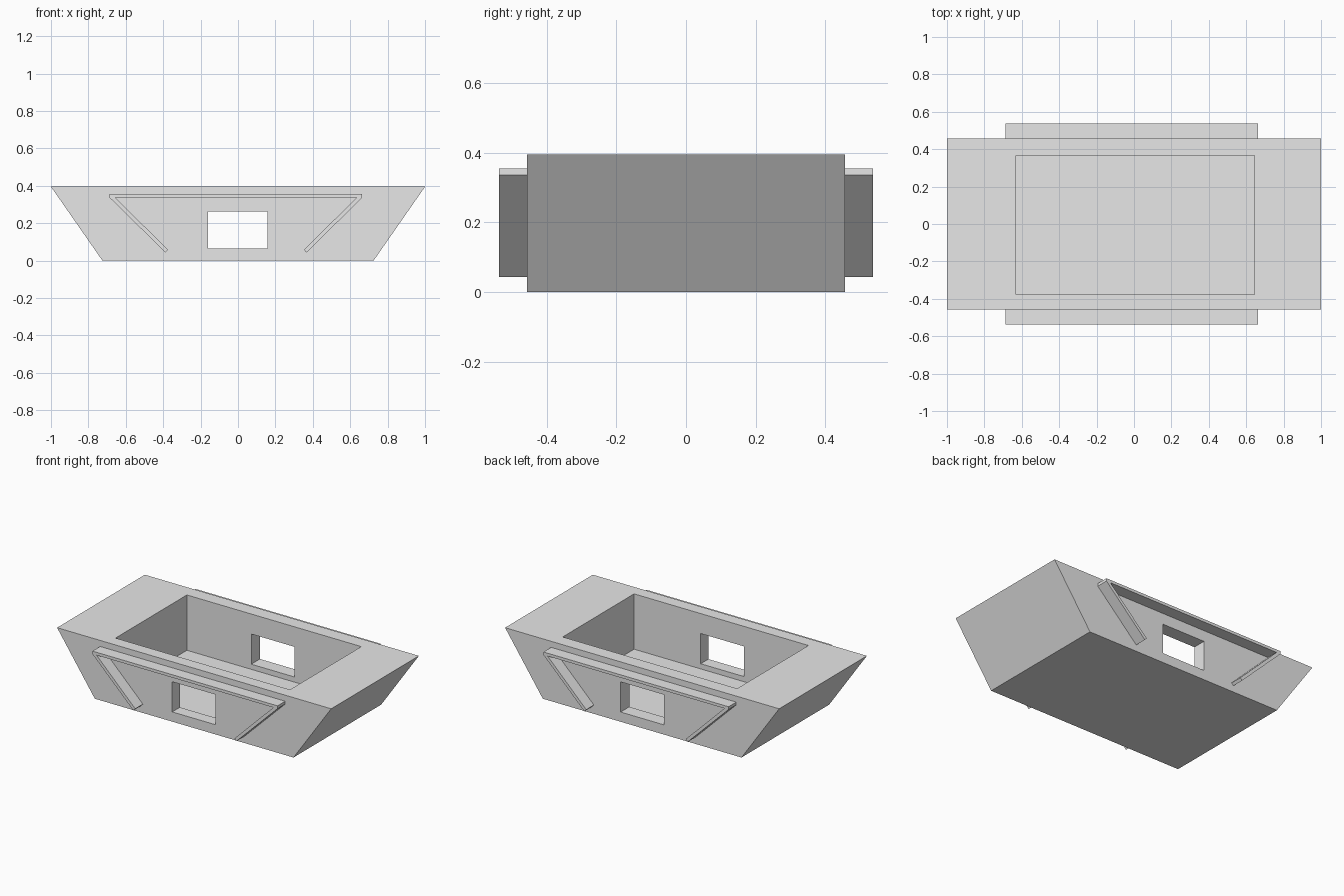
import bpy
import bmesh

default_cube = bpy.data.objects.get("Cube")
if default_cube:
    bpy.data.objects.remove(default_cube, do_unlink=True)

grey = bpy.data.materials.new("light_grey")
grey.use_nodes = True
grey.diffuse_color = (0.8, 0.8, 0.8, 1)
grey.node_tree.nodes["Principled BSDF"].inputs["Base Color"].default_value = (0.8, 0.8, 0.8, 1)


def prism(name, profile, y0, y1):
    """Extrude an x-z outline along y."""
    bm = bmesh.new()
    face = bm.faces.new([bm.verts.new((x, y0, z)) for x, z in profile])
    extruded = bmesh.ops.extrude_face_region(bm, geom=[face])["geom"]
    moved = [v for v in extruded if isinstance(v, bmesh.types.BMVert)]
    bmesh.ops.translate(bm, verts=moved, vec=(0, y1 - y0, 0))
    bmesh.ops.recalc_face_normals(bm, faces=bm.faces)
    mesh = bpy.data.meshes.new(name)
    bm.to_mesh(mesh)
    bm.free()
    mesh.materials.append(grey)
    obj = bpy.data.objects.new(name, mesh)
    bpy.context.collection.objects.link(obj)
    return obj


def box(name, x0, x1, y0, y1, z0, z1):
    return prism(name, [(x0, z0), (x1, z0), (x1, z1), (x0, z1)], y0, y1)


def cut(target, cutter):
    mod = target.modifiers.new(cutter.name, 'BOOLEAN')
    mod.operation = 'DIFFERENCE'
    mod.solver = 'EXACT'
    mod.object = cutter
    cutter.hide_render = True
    cutter.hide_viewport = True
    cutter.display_type = 'WIRE'


# Flared hull with an open tub and a window through both long walls
SIDE = 0.457
hull = prism("hull", [(-0.725, 0), (0.725, 0), (1, 0.395), (-1, 0.395)], -SIDE, SIDE)
cut(hull, box("tub_cutter", -0.63, 0.643, -0.377, 0.367, 0.03, 0.6))
cut(hull, box("window_cutter", -0.16, 0.157, -0.7, 0.7, 0.064, 0.263))

# Ledge with two slanting braces on each long wall
MID = -0.011
HALF = 0.675
LEDGE_Z = 0.336
for side, y0, y1 in (("front", -0.537, -SIDE), ("back", SIDE, 0.537)):
    box(side + "_ledge", MID - HALF, MID + HALF, y0, y1, LEDGE_Z, 0.355)
    for label, s in (("right", -1), ("left", 1)):
        outline = [(HALF, LEDGE_Z), (0.377, 0.043), (0.363, 0.058), (0.645, LEDGE_Z)]
        prism(f"{side}_{label}_brace", [(MID + s * x, z) for x, z in outline], y0, y1)
